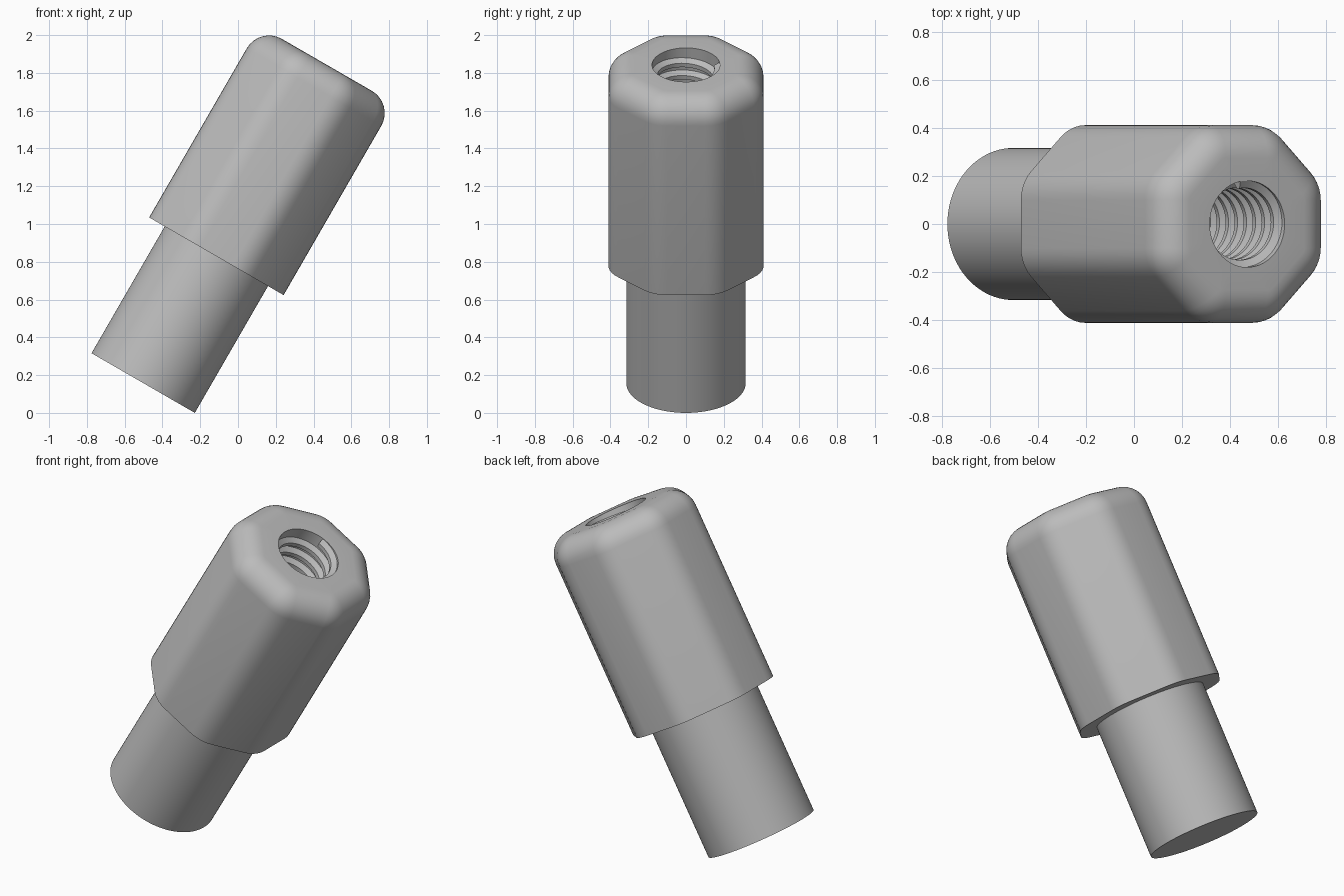
import bpy, bmesh
from math import radians, cos, sin, tan, pi, tau
from mathutils import Matrix

cube = bpy.data.objects.get("Cube")
if cube:
    bpy.data.objects.remove(cube, do_unlink=True)

# Main sizes, measured along the tilted axis
STEM_R, STEM_TOP = 0.316, 0.775
BODY_R, BODY_TOP = 0.411, 1.945
CORNER_R, FILLET = 0.17, 0.136
HOLE_R, CREST_R, HOLE_END = 0.18, 0.15, 0.95
PITCH = 0.075
TILT = Matrix.Translation((-0.502, 0, 0.158)) @ Matrix.Rotation(radians(30), 4, 'Y')

metal = bpy.data.materials.new("grey metal")
metal.use_nodes = True
grey = (0.5, 0.5, 0.5, 1)
metal.diffuse_color = grey
metal.node_tree.nodes["Principled BSDF"].inputs["Base Color"].default_value = grey


def circle(r, z, n=48):
    start = -0.5 * tau / n
    return [(r * cos(start + tau * j / n), r * sin(start + tau * j / n), z) for j in range(n)]


def octagon(inset, z, steps=6):
    """Rounded octagon, 8 corner arcs of `steps` points, offset inwards."""
    r = CORNER_R - inset
    reach = (BODY_R - CORNER_R) / cos(pi / 8)
    pts = []
    for i in range(8):
        mid = pi / 8 + i * pi / 4
        for k in range(steps):
            a = mid + pi / 4 * (k / (steps - 1) - 0.5)
            pts.append((reach * cos(mid) + r * cos(a), reach * sin(mid) + r * sin(a), z))
    return pts


def loft(name, rings, closed=True, cap_start=False, cap_end=False):
    """Skin a list of equal-length rings and tilt the result."""
    bm = bmesh.new()
    loops = [[bm.verts.new(p) for p in ring] for ring in rings]
    n = len(loops[0])
    for a, b in zip(loops, loops[1:]):
        for j in range(n if closed else n - 1):
            k = (j + 1) % n
            bm.faces.new((a[j], a[k], b[k], b[j]))
    if cap_start:
        bm.faces.new(loops[0][::-1])
    if cap_end:
        bm.faces.new(loops[-1])
    bm.transform(TILT)
    mesh = bpy.data.meshes.new(name)
    bm.to_mesh(mesh)
    bm.free()
    mesh.materials.append(metal)
    obj = bpy.data.objects.new(name, mesh)
    bpy.context.collection.objects.link(obj)
    bpy.ops.object.select_all(action='DESELECT')
    obj.select_set(True)
    bpy.context.view_layer.objects.active = obj
    bpy.ops.object.shade_smooth_by_angle(angle=radians(35))
    return obj


# Round stem, closed below
loft("stem", [circle(STEM_R, 0, 96), circle(STEM_R, STEM_TOP, 96)], cap_start=True)

# Octagonal body: shoulder, straight sides, rounded top edge, then the blind hole
rings = [circle(STEM_R, STEM_TOP), octagon(0, STEM_TOP)]
for i in range(9):
    a = i / 8 * pi / 2
    rings.append(octagon(FILLET * (1 - cos(a)), BODY_TOP - FILLET * (1 - sin(a))))
rings += [circle(HOLE_R, BODY_TOP), circle(HOLE_R, HOLE_END)]
loft("body", rings, cap_end=True)

# Internal thread: trapezoid ridge swept on a right-hand helix, blunt at both ends
ridge = [(HOLE_R + 0.002, -0.03), (CREST_R, -0.012), (CREST_R, 0.012), (HOLE_R + 0.002, 0.03)]
turns, per_turn = 12, 48
sections = []
for s in range(turns * per_turn + 1):
    a = radians(100) - tau * s / per_turn
    z = BODY_TOP - 0.031 - PITCH * s / per_turn
    sections.append([(r * cos(a), r * sin(a), z + dz) for r, dz in ridge])
loft("thread", sections[::-1], cap_start=True, cap_end=True)
